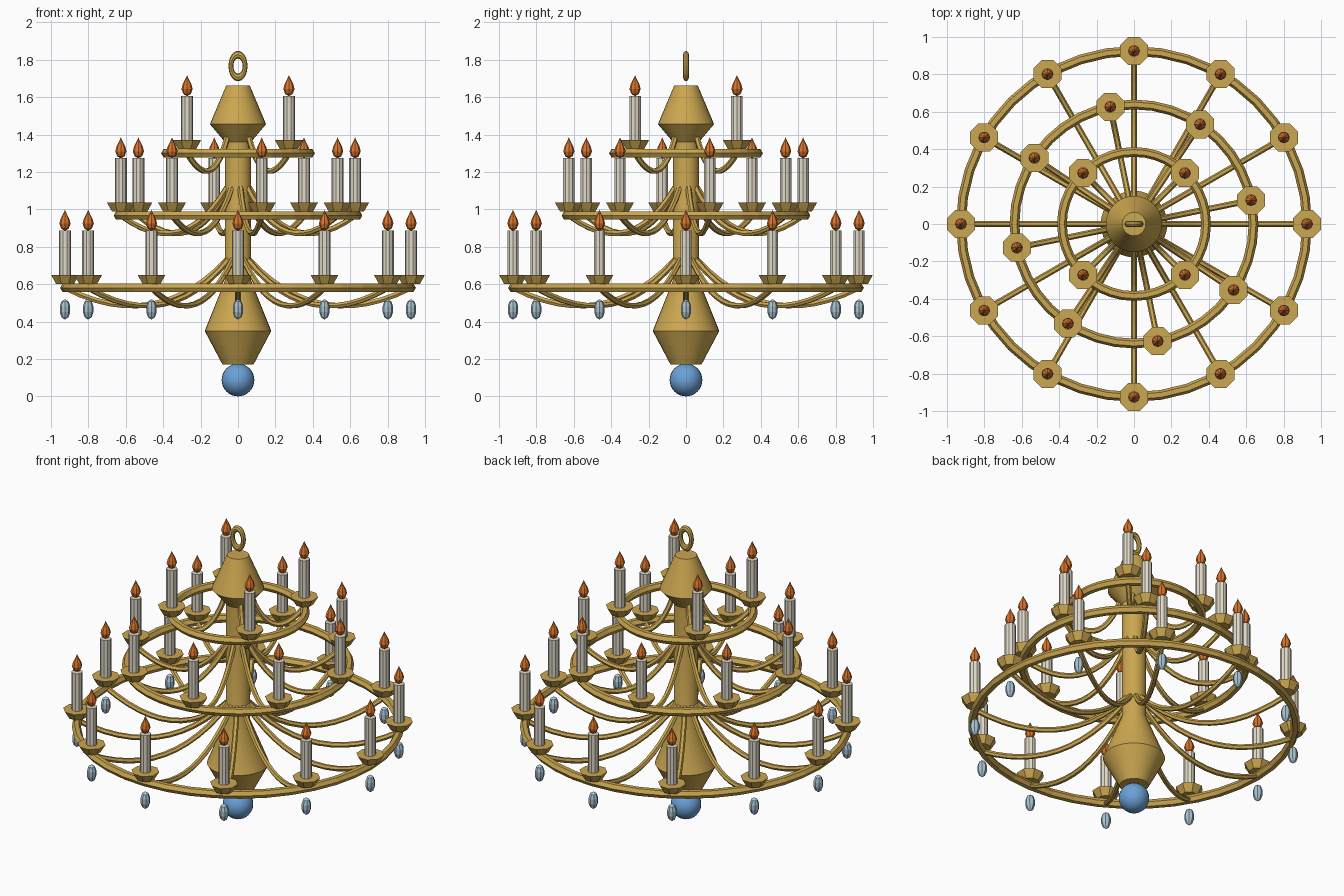
import bpy, bmesh, math
from mathutils import Vector

if "Cube" in bpy.data.objects:
    bpy.data.objects.remove(bpy.data.objects["Cube"], do_unlink=True)


def material(name, rgb):
    m = bpy.data.materials.new(name)
    m.use_nodes = True
    m.diffuse_color = (*rgb, 1)
    m.node_tree.nodes["Principled BSDF"].inputs["Base Color"].default_value = (*rgb, 1)
    return m


GOLD = material("antique gold", (0.60, 0.385, 0.08))
WAX = material("candle wax", (0.75, 0.70, 0.58))
FLAME = material("flame orange", (0.72, 0.18, 0.025))
CRYSTAL = material("pale crystal", (0.40, 0.56, 0.65))
BLUE = material("blue glass", (0.15, 0.36, 0.68))


def place(name, mesh, location=(0, 0, 0), turn=0.0):
    ob = bpy.data.objects.new(name, mesh)
    ob.location = location
    ob.rotation_euler.z = turn
    bpy.context.collection.objects.link(ob)
    return ob


def smooth(ob):
    bpy.ops.object.select_all(action='DESELECT')
    ob.select_set(True)
    bpy.context.view_layer.objects.active = ob
    bpy.ops.object.shade_smooth_by_angle(angle=math.radians(25))


def skin(name, rings, mat, closed=False):
    """Join equal loops of points into a surface; cap the ends unless closed."""
    bm = bmesh.new()
    loops = [[bm.verts.new(p) for p in ring] for ring in rings]
    n = len(loops[0])
    pairs = list(zip(loops, loops[1:])) + ([(loops[-1], loops[0])] if closed else [])
    for a, b in pairs:
        for i in range(n):
            j = (i + 1) % n
            bm.faces.new((a[i], a[j], b[j], b[i]))
    if not closed:
        bm.faces.new(loops[0][::-1])
        bm.faces.new(loops[-1])
    bmesh.ops.remove_doubles(bm, verts=bm.verts, dist=0.0005)
    bmesh.ops.recalc_face_normals(bm, faces=bm.faces)
    mesh = bpy.data.meshes.new(name)
    bm.to_mesh(mesh)
    bm.free()
    mesh.materials.append(mat)
    return mesh


def circle(r, z, sides, phase=0.0):
    steps = [phase + math.tau * i / sides for i in range(sides)]
    return [(r * math.cos(a), r * math.sin(a), z) for a in steps]


def lathe(name, profile, sides, mat, phase=0.0):
    return skin(name, [circle(max(r, 0.0001), z, sides, phase) for r, z in profile], mat)


def arm_mesh(name, reach):
    """Hexagonal tube along a curve that dips from the column to the ring."""
    start, dip, end = Vector((0.06, 0, 0.15)), Vector((reach * 0.47, 0, -0.25)), Vector((reach, 0, 0))
    rings, steps, side = [], 12, Vector((0, 1, 0))
    for k in range(steps + 1):
        t = k / steps
        p = start * (1 - t) ** 2 + dip * (2 * t * (1 - t)) + end * t * t
        along = ((dip - start) * (1 - t) + (end - dip) * t).normalized()
        up = along.cross(side)
        rings.append([p + side * x + up * y for x, y, _ in circle(0.016, 0, 6)])
    return skin(name, rings, GOLD)


def hoop_mesh(name, radius):
    """Ring with a hexagonal section."""
    section = circle(0.026, 0, 6)
    return skin(name, [circle(radius + x, y, 40) for x, y, _ in section], GOLD, closed=True)


# Central column with lower bulb and upper canopy
column = [(0.083, 0.17), (0.178, 0.35), (0.07, 0.62), (0.07, 1.36),
          (0.15, 1.455), (0.063, 1.663)]
smooth(place("central_column", lathe("central_column", column, 32, GOLD)))

# Glass ball at the bottom
bpy.ops.mesh.primitive_uv_sphere_add(segments=24, ring_count=16, radius=0.0875,
                                     location=(0, 0, 0.0875))
ball = bpy.context.object
ball.name = "bottom_ball"
ball.data.materials.append(BLUE)
smooth(ball)

# Oval hanging loop on top
bpy.ops.mesh.primitive_torus_add(major_segments=20, minor_segments=8, major_radius=0.038,
                                 minor_radius=0.013, location=(0, 0, 1.766),
                                 rotation=(math.pi / 2, 0, 0))
loop = bpy.context.object
loop.name = "hanging_loop"
loop.scale = (1, 1.6, 1.2)
loop.data.materials.append(GOLD)

# Shared candle parts, measured from the ring height
cup = lathe("candle_cup", [(0.052, 0.022), (0.081, 0.07)], 8, GOLD, math.pi / 8)
candle = lathe("candle", [(0.032, 0.07), (0.032, 0.307)], 10, WAX)
flame = lathe("flame", [(0, 0.305), (0.02, 0.317), (0.03, 0.343), (0.024, 0.367),
                        (0.009, 0.397), (0, 0.418)], 8, FLAME)
crystal = lathe("crystal_drop", [(0, -0.17), (0.019, -0.156), (0.028, -0.13), (0.028, -0.1),
                                 (0.019, -0.073), (0, -0.06)], 8, CRYSTAL)

# Three tiers: name, ring radius, height, candle count, starting angle, crystals
tiers = [("lower", 0.925, 0.58, 12, 0.0, True),
         ("middle", 0.639, 0.967, 8, 0.2, False),
         ("upper", 0.385, 1.30, 4, math.pi / 4, False)]
for name, radius, height, count, first, drops in tiers:
    place(name + "_ring", hoop_mesh(name + "_ring", radius), (0, 0, height))
    arm = arm_mesh(name + "_arm", radius)
    for i in range(count):
        a = first + math.tau * i / count
        spot = (radius * math.cos(a), radius * math.sin(a), height)
        place(name + "_arm", arm, (0, 0, height), a)
        place(name + "_candle_cup", cup, spot)
        place(name + "_candle", candle, spot)
        place(name + "_flame", flame, spot)
        if drops:
            place(name + "_crystal_drop", crystal, spot)
